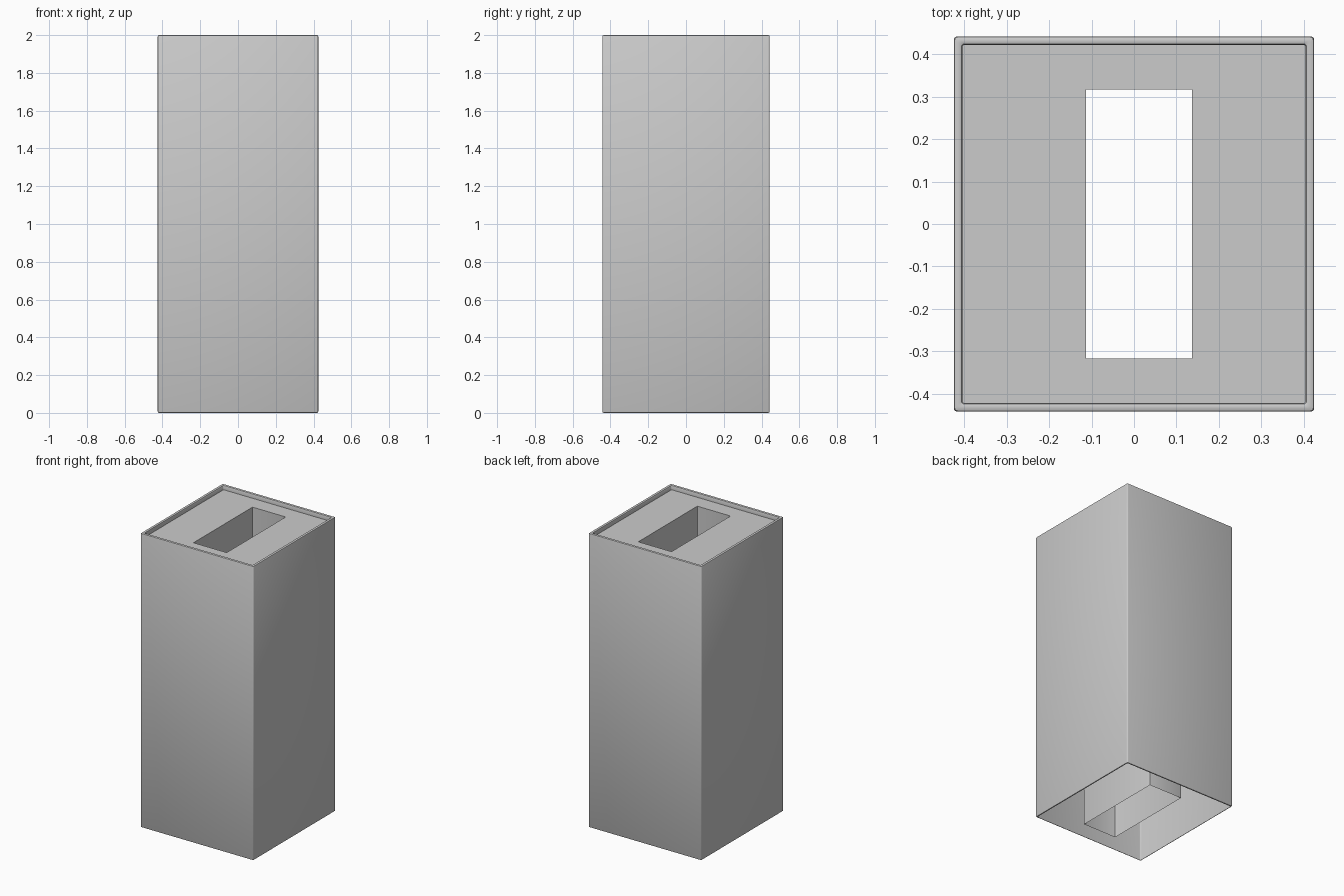
import bpy, bmesh, math

if "Cube" in bpy.data.objects:
    bpy.data.objects.remove(bpy.data.objects["Cube"])


def ring(bm, hx, hy, r, z, cx=0.0, seg=3):
    """Rounded rectangle loop of vertices."""
    verts = []
    for i, (sx, sy) in enumerate([(1, 1), (-1, 1), (-1, -1), (1, -1)]):
        for k in range(seg + 1):
            a = math.pi / 2 * (i + k / seg)
            verts.append(bm.verts.new((cx + sx * (hx - r) + r * math.cos(a),
                                       sy * (hy - r) + r * math.sin(a), z)))
    return verts


def bridge(bm, a, b):
    n = len(a)
    for i in range(n):
        j = (i + 1) % n
        bm.faces.new((a[i], a[j], b[j], b[i]))


def loft(name, rings):
    """Skin a stack of rounded rectangles into one open surface."""
    bm = bmesh.new()
    loops = [ring(bm, *r) for r in rings]
    for a, b in zip(loops, loops[1:]):
        bridge(bm, a, b)
    me = bpy.data.meshes.new(name)
    bm.to_mesh(me)
    bm.free()
    ob = bpy.data.objects.new(name, me)
    bpy.context.collection.objects.link(ob)
    bpy.ops.object.select_all(action='DESELECT')
    ob.select_set(True)
    bpy.context.view_layer.objects.active = ob
    bpy.ops.object.shade_smooth_by_angle(angle=math.radians(35))
    return ob


HX, HY = 0.425, 0.4425      # outer half sizes
SX, SY, SC = 0.125, 0.317, 0.012   # slot half sizes and x offset
FLOOR = 1.97                # recessed top panel height


def inset(d, r, z):
    return (HX - d, HY - d, r, z)


# outer walls, softened rim and lip, open at the bottom
loft("outer_shell", [
    inset(0.007, 0.004, 0.0), inset(0.002, 0.007, 0.002), inset(0, 0.008, 0.007),
    inset(0, 0.008, 1.993), inset(0.002, 0.007, 1.998), inset(0.007, 0.006, 2.0),
    inset(0.014, 0.006, 2.0), inset(0.018, 0.006, 1.998), inset(0.020, 0.006, 1.993),
    inset(0.020, 0.006, FLOOR)])

# recessed top panel around the slot
loft("top_panel", [inset(0.020, 0.006, FLOOR), (SX, SY, 0.001, FLOOR, SC)])

# slot liner running from the panel down to the ground
loft("slot_liner", [(SX, SY, 0.001, FLOOR, SC), (SX, SY, 0.001, 0.0, SC)])
